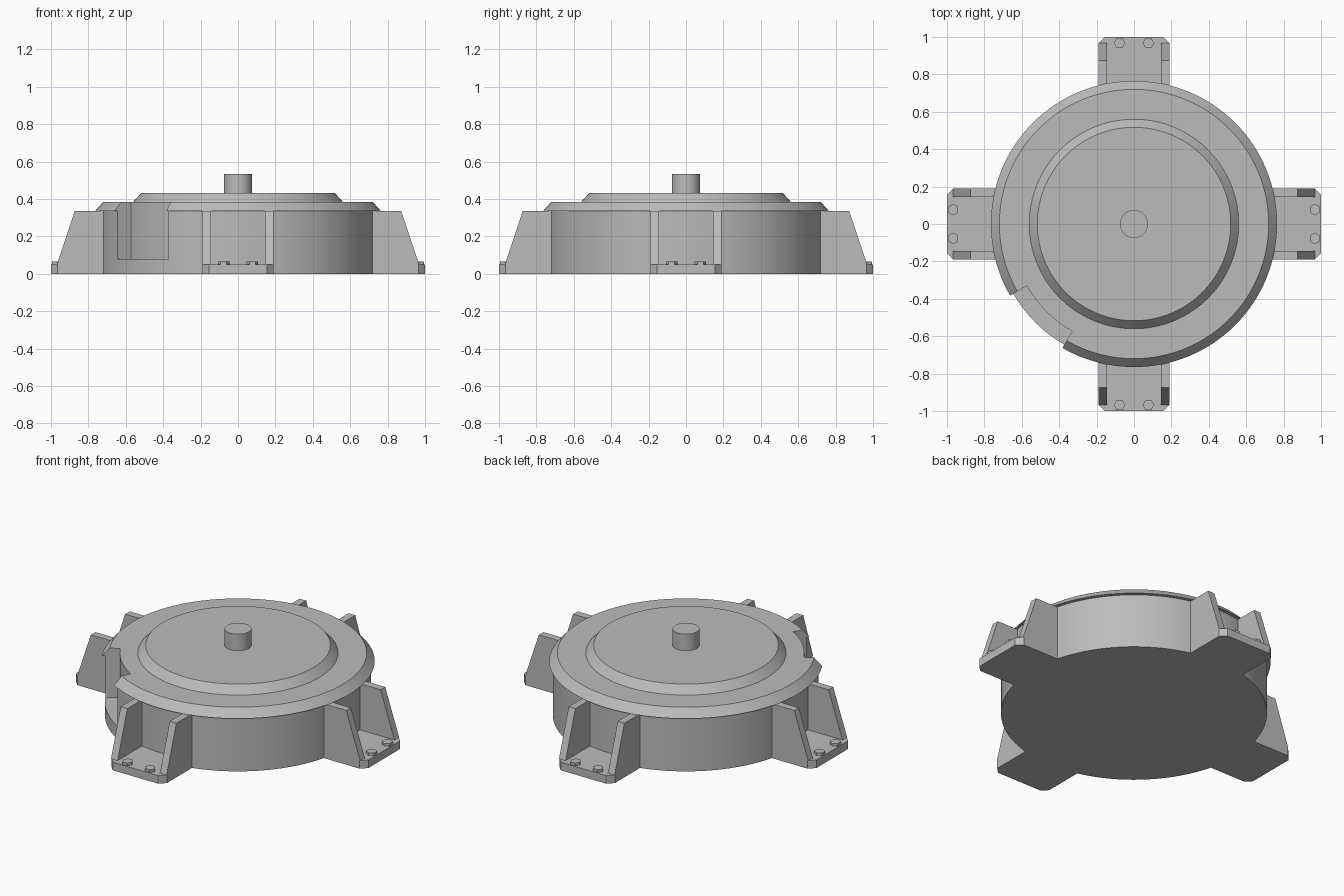
import bpy, bmesh
from math import sin, cos, pi, radians
from mathutils import Matrix

cube = bpy.data.objects.get("Cube")
if cube:
    bpy.data.objects.remove(cube, do_unlink=True)

grey = bpy.data.materials.new("plain_grey")
grey.use_nodes = True
grey.diffuse_color = (0.5, 0.5, 0.5, 1)
grey.node_tree.nodes["Principled BSDF"].inputs["Base Color"].default_value = (0.5, 0.5, 0.5, 1)


def add_object(name, bm):
    bmesh.ops.recalc_face_normals(bm, faces=bm.faces)
    mesh = bpy.data.meshes.new(name)
    bm.to_mesh(mesh)
    bm.free()
    mesh.materials.append(grey)
    obj = bpy.data.objects.new(name, mesh)
    bpy.context.collection.objects.link(obj)
    return obj


def activate(obj):
    bpy.ops.object.select_all(action="DESELECT")
    obj.select_set(True)
    bpy.context.view_layer.objects.active = obj


def smooth(obj):
    activate(obj)
    bpy.ops.object.shade_smooth_by_angle(angle=radians(25))


def disc(name, r_low, r_high, z_low, z_high, sides=128):
    """Round or tapered disc on the vertical axis."""
    bm = bmesh.new()
    bmesh.ops.create_cone(bm, cap_ends=True, segments=sides, radius1=r_low, radius2=r_high,
                          depth=z_high - z_low,
                          matrix=Matrix.Translation((0, 0, (z_low + z_high) / 2)))
    return add_object(name, bm)


def prism(name, outline, offset):
    """Solid made by pushing a flat outline along an offset."""
    bm = bmesh.new()
    face = bm.faces.new([bm.verts.new(p) for p in outline])
    new = bmesh.ops.extrude_face_region(bm, geom=[face])["geom"]
    bmesh.ops.translate(bm, vec=offset, verts=[v for v in new if isinstance(v, bmesh.types.BMVert)])
    return add_object(name, bm)


# Round housing with its stepped cover and shaft
housing = disc("housing", 0.745, 0.745, 0, 0.335)
flange = disc("cover_flange", 0.765, 0.72, 0.335, 0.385)
cap = disc("cover_cap", 0.56, 0.517, 0.385, 0.433)
shaft = disc("shaft", 0.075, 0.075, 0.43, 0.535, 48)

# Recess cut into the rim
steps = 24
angles = [radians(210 + 30 * i / steps) for i in range(steps + 1)]
sector = [(0.662 * cos(a), 0.662 * sin(a), 0.08) for a in angles]
sector += [(0.9 * cos(a), 0.9 * sin(a), 0.08) for a in reversed(angles)]
cutter = prism("recess_cutter", sector, (0, 0, 0.5))
cutter.hide_render = True
for part in (housing, flange):
    activate(part)
    cut = part.modifiers.new("recess", "BOOLEAN")
    cut.operation = "DIFFERENCE"
    cut.solver = "EXACT"
    cut.object = cutter
    bpy.ops.object.modifier_apply(modifier=cut.name)
bpy.data.objects.remove(cutter, do_unlink=True)

for part in (housing, flange, cap, shaft):
    smooth(part)

# Four mounting feet, each with a plate, two ribs and two bolts
W, C, T = 0.19, 0.035, 0.05
plate_outline = [(0.6, -W, 0), (1 - C, -W, 0), (1, C - W, 0),
                 (1, W - C, 0), (1 - C, W, 0), (0.6, W, 0)]
for side, turn in (("left", 0), ("back", 1), ("right", 2), ("front", 3)):
    spin = Matrix.Rotation(turn * pi / 2, 4, "Z")
    parts = [prism(side + "_foot_plate", plate_outline, (0, 0, T))]
    for tag, s in (("a", -1), ("b", 1)):
        rib = [(0.68, s * W, T), (0.968, s * W, T), (0.873, s * W, 0.335), (0.68, s * W, 0.335)]
        parts.append(prism(f"{side}_foot_rib_{tag}", rib, (0, -s * 0.045, 0)))
        bolt = disc(f"{side}_foot_bolt_{tag}", 0.031, 0.031, T, 0.067, 6)
        bolt.data.transform(Matrix.Translation((0.967, s * 0.077, 0))
                            @ Matrix.Rotation(pi / 2, 4, "Z"))
        # Hexagon corners point along the foot's width
        xs = [v.co.x for v in bolt.data.vertices]
        if max(xs) - min(xs) > 0.058:
            centre = Matrix.Translation((0.967, s * 0.077, 0))
            bolt.data.transform(centre @ Matrix.Rotation(pi / 6, 4, "Z") @ centre.inverted())
        parts.append(bolt)
    for part in parts:
        part.data.transform(spin)
